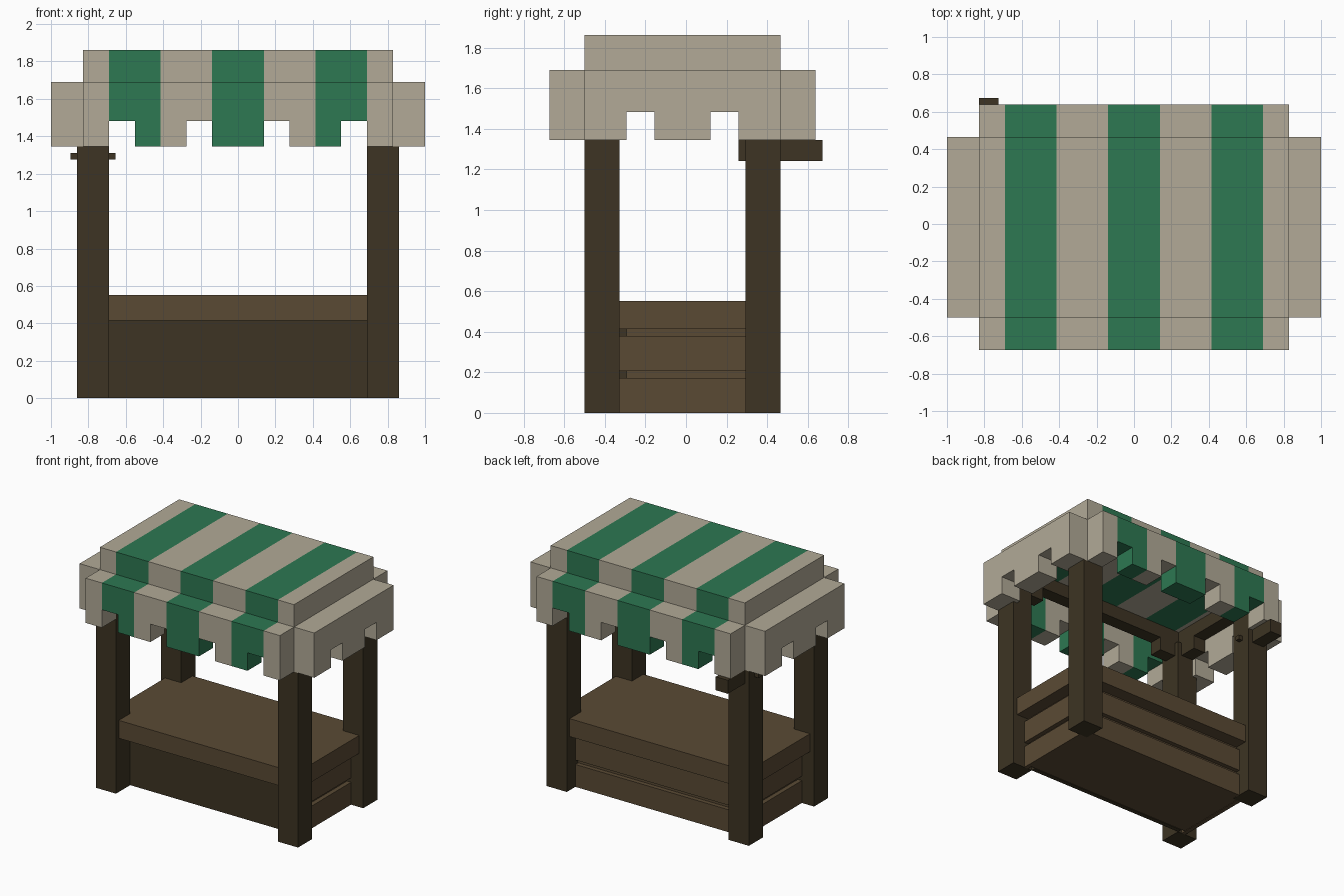
import bpy, bmesh
from mathutils import Vector, Matrix

old = bpy.data.objects.get("Cube")
if old:
    bpy.data.objects.remove(old, do_unlink=True)

U = 2 / 58                       # modelling unit
SHIFT = Vector((0, -0.5, 0))     # the stall sits half a unit forward


def material(name, rgb):
    lin = [((c / 255 + 0.055) / 1.055) ** 2.4 for c in rgb] + [1.0]
    m = bpy.data.materials.new(name)
    m.use_nodes = True
    m.diffuse_color = lin
    bsdf = next(n for n in m.node_tree.nodes if n.type == 'BSDF_PRINCIPLED')
    bsdf.inputs["Base Color"].default_value = lin
    return m


CANVAS = material("beige_canvas", (178, 170, 151))
GREEN = material("green_canvas", (45, 120, 82))
DARK = material("dark_timber", (61, 52, 35))
BROWN = material("brown_planks", (90, 74, 52))


def finish(name, bm, mats):
    bmesh.ops.recalc_face_normals(bm, faces=bm.faces)
    bmesh.ops.transform(bm, matrix=Matrix.Scale(U, 4) @ Matrix.Translation(SHIFT), verts=bm.verts)
    mesh = bpy.data.meshes.new(name)
    bm.to_mesh(mesh)
    bm.free()
    for m in mats:
        mesh.materials.append(m)
    ob = bpy.data.objects.new(name, mesh)
    bpy.context.collection.objects.link(ob)
    return ob


def prism(outline, direction):
    """Extrude a closed outline along a direction."""
    bm = bmesh.new()
    face = bm.faces.new([bm.verts.new(p) for p in outline])
    ext = bmesh.ops.extrude_face_region(bm, geom=[face])
    moved = [g for g in ext["geom"] if isinstance(g, bmesh.types.BMVert)]
    bmesh.ops.translate(bm, verts=moved, vec=direction)
    return bm


def box_mesh(x, y, z):
    rect = [(x[0], y[0], z[0]), (x[1], y[0], z[0]), (x[1], y[1], z[0]), (x[0], y[1], z[0])]
    return prism(rect, (0, 0, z[1] - z[0]))


def box(name, x, y, z, mat):
    return finish(name, box_mesh(x, y, z), [mat])


def stripe(bm):
    """Cut at the stripe borders and colour alternate bands green."""
    for cut in range(-20, 21, 8):
        bmesh.ops.bisect_plane(bm, geom=bm.verts[:] + bm.edges[:] + bm.faces[:],
                               plane_co=(cut, 0, 0), plane_no=(1, 0, 0))
    bmesh.ops.recalc_face_normals(bm, faces=bm.faces)
    for f in bm.faces:
        inside = f.calc_center_median() - f.normal * 0.05
        f.material_index = int((inside.x + 28) // 8) % 2


def scalloped(half, notches, low=39, step=43, top=49):
    """Outline of a hanging edge with square notches, as (along, z)."""
    pts = [(-half, top), (-half, low)]
    for n in notches:
        pts += [(n, low), (n, step), (n + 4, step), (n + 4, low)]
    pts += [(half, low), (half, top)]
    # notches at the stripe edge never touch the outer ends
    return pts


# Canopy top
slab = box_mesh((-24, 24), (-14, 14), (49, 54))
stripe(slab)
finish("canopy_top", slab, [CANVAS, GREEN])

# Striped front and back valances
for name, y in (("front_valance", -19), ("back_valance", 14)):
    bm = prism([(a, y, z) for a, z in scalloped(24, (-20, -8, 4, 16))], (0, 5, 0))
    stripe(bm)
    finish(name, bm, [CANVAS, GREEN])

# Plain side valances
for name, x in (("left_valance", 24), ("right_valance", -29)):
    bm = prism([(x, a, z) for a, z in scalloped(14, (-8, 4))], (5, 0, 0))
    finish(name, bm, [CANVAS])


def span(sign, a, b):
    return tuple(sorted((sign * a, sign * b)))


# Corner posts
for sx, side in ((1, "left"), (-1, "right")):
    for sy, end in ((-1, "front"), (1, "back")):
        box(f"{end}_{side}_post", span(sx, 20, 25), span(sy, 9, 14), (0, 46), DARK)

# Roof beams resting on the posts
for sy, end in ((-1, "front"), (1, "back")):
    box(f"{end}_beam", (-24, 24), span(sy, 10, 13), (46, 49), DARK)
for sx, side in ((1, "left"), (-1, "right")):
    box(f"{side}_beam", span(sx, 21, 24), (-13, 13), (46, 49), DARK)
    # Short brackets on the front posts
    box(f"{side}_bracket_across", span(sx, 16, 20), (-13, -10), (43, 46), DARK)
    box(f"{side}_bracket_along", span(sx, 21, 24), (-9, -5), (43, 46), DARK)

# Hanging arm at the back, with its pin
box("hanging_arm", (-24, -21), (8, 20), (36, 39), DARK)
box("arm_pin", (-26, -19), (11, 12), (37, 38), DARK)

# Counter top, notched around the posts
quarter = [(24, 9), (20, 9), (20, 13)]
ring = quarter + [(-x, y) for x, y in reversed(quarter)]
ring += [(-x, -y) for x, y in ring]
finish("counter_top", prism([(x, y, 12) for x, y in ring], (0, 0, 4)), [BROWN])

# Counter body with planks on the sides and back
box("counter_core", (-21, 21), (-8, 10), (0.1, 12), BROWN)
box("front_panel", (-20, 20), (-9, -8), (0, 12), DARK)
for row, z in (("lower", (0, 5)), ("upper", (6, 11))):
    box(f"{row}_back_plank", (-20, 20), (10, 11), z, BROWN)
    for sx, side in ((1, "left"), (-1, "right")):
        box(f"{row}_{side}_plank", span(sx, 21, 22), (-9, 9), z, BROWN)
